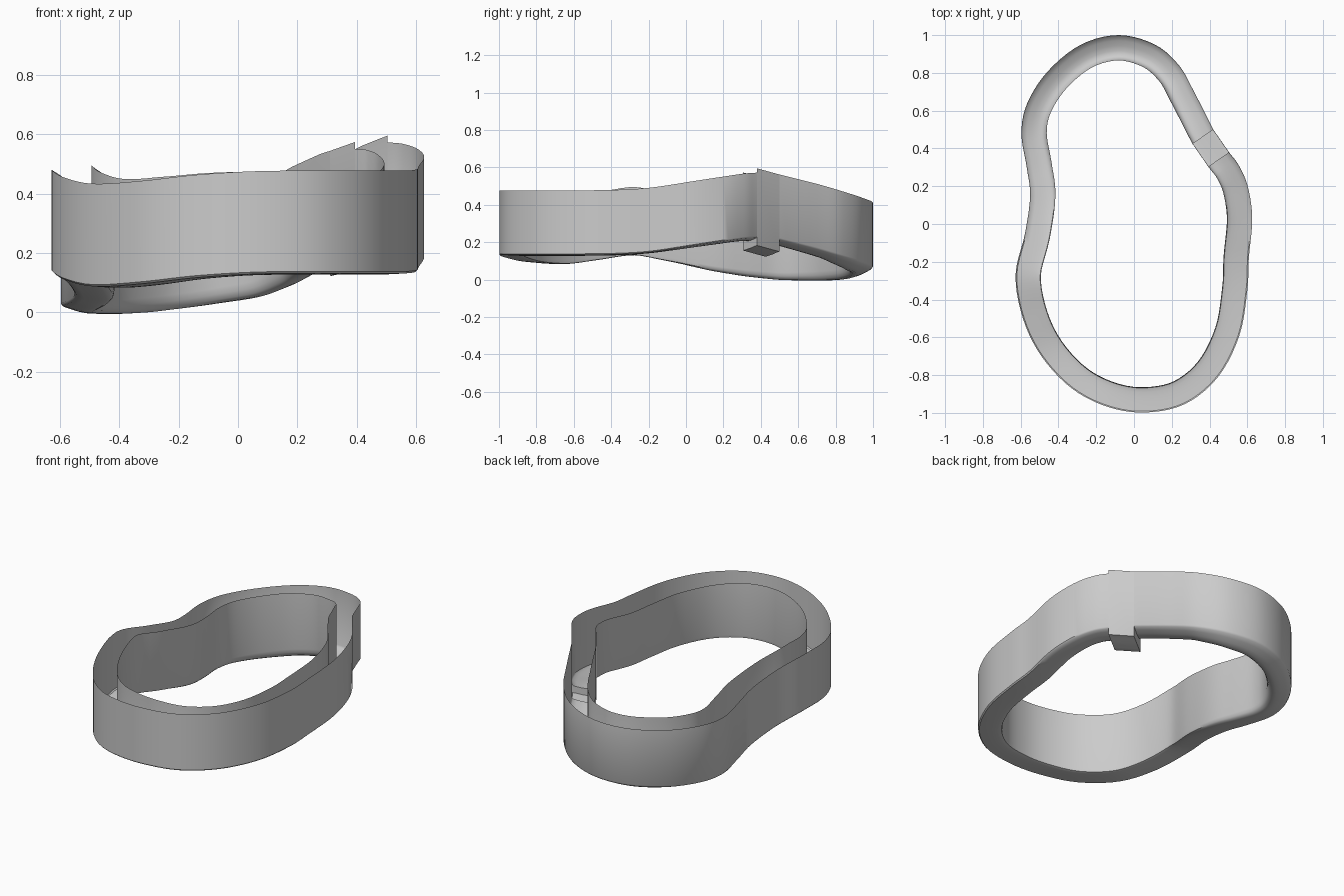
import bpy, bmesh
from mathutils import Vector

if "Cube" in bpy.data.objects:
    bpy.data.objects.remove(bpy.data.objects["Cube"])

WIDTH, HEIGHT, STEPS = 0.134, 0.345, 5

# Outer outline of the channel, counterclockwise: x, y, lower edge of the outer wall
path = [Vector(p) for p in [
    (0.42, 0.50, .217), (0.318, 0.70, .167), (0.238, 0.84, .126), (0.11, 0.95, .09),
    (-0.08, 1.0, .066), (-0.28, 0.95, .045), (-0.455, 0.81, .03), (-0.565, 0.64, .025),
    (-0.596, 0.48, .024), (-0.568, 0.30, .036), (-0.55, 0.15, .058), (-0.577, -0.05, .10),
    (-0.627, -0.27, .135), (-0.588, -0.50, .11), (-0.49, -0.70, .088),
    (-0.33, -0.87, .097), (-0.14, -0.968, .118), (0.06, -0.998, .13),
    (0.27, -0.953, .132), (0.445, -0.81, .132), (0.558, -0.59, .132),
    (0.60, -0.35, .136), (0.608, -0.18, .148), (0.626, 0.03, .18),
    (0.602, 0.20, .206), (0.555, 0.31, .222), (0.503, 0.38, .227)]]


def catmull(p, q, r, s, t):
    return 0.5 * (2 * q + (r - p) * t + (2 * p - 5 * q + 4 * r - s) * t * t
                  + (3 * q - p - 3 * r + s) * t ** 3)


def inward(d):
    return Vector((-d.y, d.x, 0)).normalized() * WIDTH


# Trough section: fraction across the width, height above the lower edge
trough = [(0, HEIGHT), (0, .006), (.05, -.004), (.22, -.014), (.42, -.024), (.62, -.03),
          (.8, -.029), (.91, -.02), (.97, -.005), (1, .015), (1, HEIGHT)]
# Deeper boxy section of the joint
box = [(0, HEIGHT), (0, -.065), (.01, -.067), (.2, -.072), (.42, -.08), (.62, -.085),
       (.8, -.09), (.97, -.094), (.99, -.094), (1, -.092), (1, HEIGHT)]


def section(p, n, profile):
    lean = -0.022 * max(-0.7, min(1, p.x / 0.5))      # inner rim height difference
    # the floor is nearly level at the front and sinks inward at the back
    depth = max(.15, min(1.25, .15 + (p.y + .1) * 1.1)) if profile is trough else 1
    pts = []
    for i, (u, dz) in enumerate(profile):
        v = p + n * u
        v.z = p.z + (dz * depth if dz < 0 else dz)
        if i == len(profile) - 1:
            v.z += lean
        pts.append(v)
    return pts


# Smooth the outline
ext = [path[0] * 2 - path[1]] + path + [path[-1] * 2 - path[-2]]
line = [catmull(*ext[i:i + 4], k / STEPS) for i in range(len(path) - 1) for k in range(STEPS)]
line.append(path[-1])

joint_n = inward(path[0] - path[-1])
rings = []
for i, p in enumerate(line):
    if i in (0, len(line) - 1):
        n = joint_n
    else:
        n = inward(line[i + 1] - line[i - 1])
    rings.append(section(p, n, trough))

# Straight joint with a lowered floor closes the loop
joint_start = path[-1].copy()
joint_start.z = .25
rings.append(section(joint_start, joint_n, box))
rings.append(section(path[0], joint_n, box))

bm = bmesh.new()
rows = [[bm.verts.new(v) for v in r] for r in rings]
for a, b in zip(rows, rows[1:] + rows[:1]):
    for j in range(len(a) - 1):
        bm.faces.new((a[j], a[j + 1], b[j + 1], b[j]))
bmesh.ops.remove_doubles(bm, verts=bm.verts, dist=0.0002)
mesh = bpy.data.meshes.new("open_channel_loop")
bm.to_mesh(mesh)
bm.free()
channel = bpy.data.objects.new("open_channel_loop", mesh)
bpy.context.collection.objects.link(channel)
bpy.context.view_layer.objects.active = channel
channel.select_set(True)
bpy.ops.object.shade_smooth_by_angle(angle=0.7)
